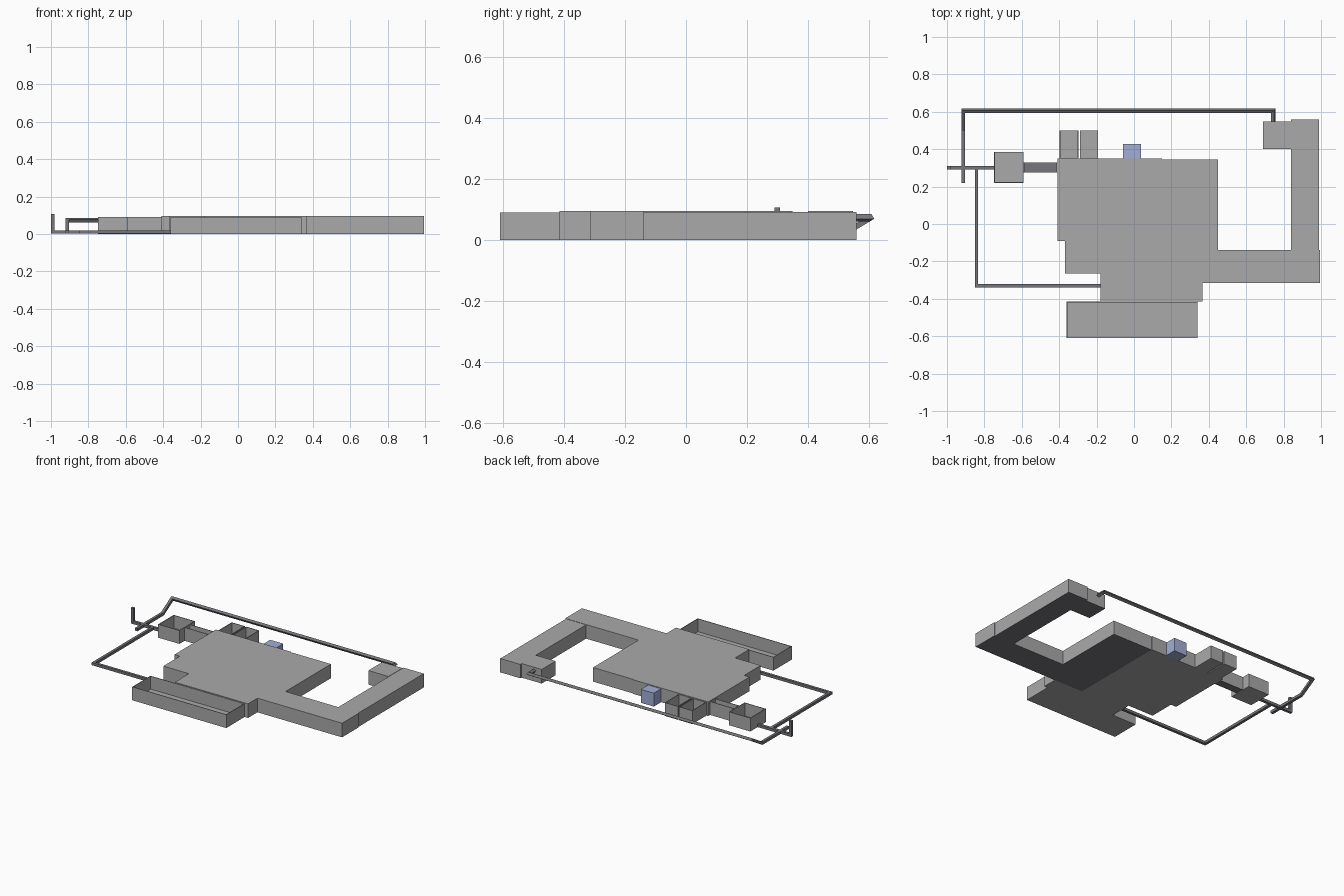
import bpy, bmesh
from mathutils import Vector

if "Cube" in bpy.data.objects:
    bpy.data.objects.remove(bpy.data.objects["Cube"])


def material(name, rgb):
    m = bpy.data.materials.new(name)
    m.diffuse_color = (*rgb, 1)
    m.use_nodes = True
    m.node_tree.nodes["Principled BSDF"].inputs["Base Color"].default_value = m.diffuse_color
    return m


GREY = material("wall_grey", (0.40, 0.40, 0.40))
DARK = material("dark_metal", (0.18, 0.18, 0.20))
BLUE = material("pale_blue", (0.36, 0.42, 0.66))


def finish(name, bm, mats):
    bmesh.ops.recalc_face_normals(bm, faces=bm.faces)
    me = bpy.data.meshes.new(name)
    bm.to_mesh(me)
    bm.free()
    for m in mats:
        me.materials.append(m)
    ob = bpy.data.objects.new(name, me)
    bpy.context.collection.objects.link(ob)
    return ob


def block(name, outline, top, wall=GREY, floor=GREY):
    """Closed block from a floor-plan outline; the underside takes the floor colour."""
    bm = bmesh.new()
    face = bm.faces.new([bm.verts.new((x, y, 0)) for x, y in outline])
    new = bmesh.ops.extrude_face_region(bm, geom=[face])["geom"]
    for v in new:
        if isinstance(v, bmesh.types.BMVert):
            v.co.z = top
    ob = finish(name, bm, [wall, floor])
    for p in ob.data.polygons:
        p.material_index = int(p.normal.z < -0.5)


def rect(x0, x1, y0, y1):
    return [(x0, y0), (x1, y0), (x1, y1), (x0, y1)]


def open_room(name, x0, x1, y0, y1, top=0.09, floor=GREY, t=0.004):
    """Roofless room: thin walls standing round a thin floor."""
    bm = bmesh.new()

    def ring(d, z):
        return [bm.verts.new((x, y, z))
                for x, y in rect(x0 + d, x1 - d, y0 + d, y1 - d)]

    rings = [ring(0, 0), ring(0, top), ring(t, top), ring(t, 0.003)]
    for a, b in zip(rings, rings[1:]):
        for i in range(4):
            j = (i + 1) % 4
            bm.faces.new((a[i], a[j], b[j], b[i]))
    bm.faces.new(rings[0])
    bm.faces.new(rings[3])
    ob = finish(name, bm, [GREY, floor])
    for p in ob.data.polygons:
        p.material_index = int(abs(p.normal.z) > 0.5 and p.center.z < 0.01)


def duct(name, path, w=0.018):
    """Square duct swept along a path, mitred at the corners."""
    pts = [Vector(p) for p in path]
    dirs = [(b - a).normalized() for a, b in zip(pts, pts[1:])]
    bm = bmesh.new()
    u = Vector((0, 0, 1)) if abs(dirs[0].z) < 0.9 else Vector((0, 1, 0))
    v = dirs[0].cross(u)
    prev = [bm.verts.new(pts[0] + (u * a + v * b) * w / 2)
            for a, b in ((1, 1), (1, -1), (-1, -1), (-1, 1))]
    bm.faces.new(prev)
    for i, d in enumerate(dirs):
        n = (d + dirs[i + 1]).normalized() if i + 1 < len(dirs) else d
        ring = []
        for q in prev:
            k = (pts[i + 1] - q.co).dot(n) / d.dot(n)
            ring.append(bm.verts.new(q.co + d * k))
        for j in range(4):
            m = (j + 1) % 4
            bm.faces.new((prev[j], prev[m], ring[m], ring[j]))
        prev = ring
    bm.faces.new(prev)
    finish(name, bm, [DARK])


# Roofed halls and corridors
block("main_hall", [(-0.18, -0.415), (0.15, -0.415), (0.15, 0.35), (-0.41, 0.35),
                    (-0.41, -0.09), (-0.37, -0.09), (-0.37, -0.265), (-0.18, -0.265)], 0.095)
block("east_hall", [(0.15, -0.315), (0.995, -0.315), (0.995, -0.138), (0.45, -0.138),
                    (0.45, 0.345), (0.15, 0.345)], 0.095, floor=DARK)
block("south_annex", rect(0.15, 0.365, -0.415, -0.315), 0.095)
block("east_corridor", rect(0.84, 0.99, -0.138, 0.56), 0.093, floor=DARK)
block("corner_room", rect(0.69, 0.84, 0.40, 0.548), 0.095, floor=DARK)
block("blue_room", rect(-0.06, 0.037, 0.35, 0.428), 0.09, BLUE, BLUE)

# Roofless rooms
open_room("south_room", -0.36, 0.34, -0.61, -0.415)
open_room("north_room_west", -0.397, -0.298, 0.35, 0.50)
open_room("north_room_east", -0.29, -0.192, 0.35, 0.50)
open_room("west_room", -0.748, -0.59, 0.22, 0.385)
open_room("west_passage", -0.59, -0.41, 0.275, 0.33, floor=DARK)

# Narrow ducts circling the rooms
duct("north_duct", [(-0.912, 0.22, 0.01), (-0.912, 0.50, 0.01), (-0.912, 0.605, 0.073),
                    (0.745, 0.605, 0.073), (0.745, 0.54, 0.073)])
duct("west_duct", [(-0.745, 0.30, 0.01), (-0.991, 0.30, 0.01), (-0.991, 0.30, 0.107)])
duct("south_duct", [(-0.842, 0.292, 0.01), (-0.842, -0.33, 0.01), (-0.18, -0.33, 0.01)])
